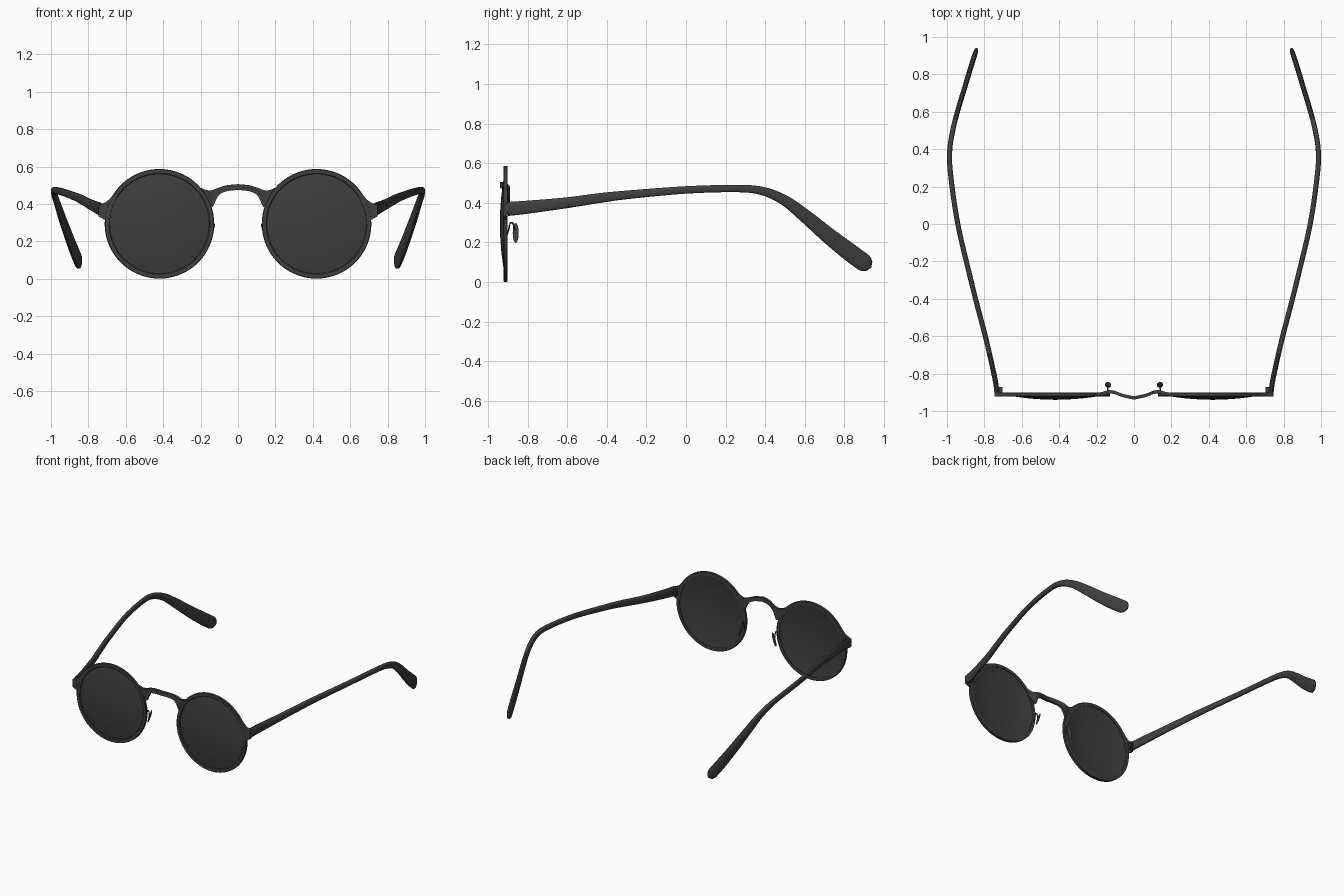
import bpy, bmesh, math
from mathutils import Vector

if "Cube" in bpy.data.objects:
    bpy.data.objects.remove(bpy.data.objects["Cube"])


def material(name, v):
    m = bpy.data.materials.new(name)
    m.diffuse_color = (v, v, v, 1)
    m.use_nodes = True
    m.node_tree.nodes["Principled BSDF"].inputs["Base Color"].default_value = m.diffuse_color
    return m


FRAME = material("dark grey frame", 0.05)
LENS = material("dark grey lens", 0.047)


def finish(name, bm, mat, mirror=True):
    bmesh.ops.remove_doubles(bm, verts=bm.verts, dist=1e-5)
    bmesh.ops.recalc_face_normals(bm, faces=bm.faces)
    me = bpy.data.meshes.new(name)
    bm.to_mesh(me)
    bm.free()
    ob = bpy.data.objects.new(name, me)
    bpy.context.collection.objects.link(ob)
    me.materials.append(mat)
    if mirror:
        ob.modifiers.new("mirror", 'MIRROR').use_mirror_merge = False
    bpy.ops.object.select_all(action='DESELECT')
    ob.select_set(True)
    bpy.context.view_layer.objects.active = ob
    bpy.ops.object.shade_smooth_by_angle(angle=math.radians(40))
    return ob


def loft(rings, closed=False):
    """Skin a list of point rings; cap the ends unless closed."""
    bm = bmesh.new()
    vs = [[bm.verts.new(p) for p in r] for r in rings]
    n = len(vs[0])
    for i in range(len(vs) - (0 if closed else 1)):
        a, b = vs[i], vs[(i + 1) % len(vs)]
        for j in range(n):
            k = (j + 1) % n
            bm.faces.new((a[j], a[k], b[k], b[j]))
    if not closed:
        bm.faces.new(vs[0])
        bm.faces.new(vs[-1])
    return bm


def lathe(profile, cx, cz, n=72):
    """Turn a closed (radius, y) profile about the lens axis."""
    return loft([[(cx + r * math.cos(a), y, cz + r * math.sin(a)) for r, y in profile]
                 for a in (2 * math.pi * i / n for i in range(n))], closed=True)


def spline(pts, steps):
    """Catmull-Rom through tuples of any length."""
    out = []
    for i in range(len(pts) - 1):
        p0, p1 = Vector(pts[max(i - 1, 0)]), Vector(pts[i])
        p2, p3 = Vector(pts[i + 1]), Vector(pts[min(i + 2, len(pts) - 1)])
        for s in range(steps):
            t = s / steps
            out.append(0.5 * (2 * p1 + (p2 - p0) * t + (2 * p0 - 5 * p1 + 4 * p2 - p3) * t * t
                              + (3 * p1 - p0 - 3 * p2 + p3) * t ** 3))
    out.append(Vector(pts[-1]))
    return out


def plate(sections, thick):
    """Upright strip from (x, y, low z, high z) sections."""
    h = thick / 2
    return loft([[(x, y - h, lo), (x, y + h, lo), (x, y + h, hi), (x, y - h, hi)]
                 for x, y, lo, hi in sections])


def sweep(path, half_w, n=14, power=0.7, tip=0.0):
    """Rounded section along (x, y, z, half height) points, with an optional round tip."""
    pos = [Vector(p[:3]) for p in path]
    rings = []
    for i, p in enumerate(pos):
        t = (pos[min(i + 1, len(pos) - 1)] - pos[max(i - 1, 0)]).normalized()
        ref = Vector((0, 0, 1)) if abs(t.z) < 0.95 else Vector((0, 1, 0))
        side = t.cross(ref).normalized()
        up = side.cross(t)
        f = 1.0
        d = (pos[-1] - p).length
        if tip and d < tip:
            f = max(0.08, math.sqrt(1 - (1 - d / tip) ** 2))
        ring = []
        for k in range(n):
            a = 2 * math.pi * k / n
            c, s = math.cos(a), math.sin(a)
            c, s = (math.copysign(abs(v) ** power, v) for v in (c, s))
            ring.append(p + side * c * half_w * (0.4 + 0.6 * f) + up * s * path[i][3] * f)
        rings.append(ring)
    return loft(rings)


CX, CZ = 0.42, 0.294

# Round rims
finish("rim", lathe([(0.266, -0.918), (0.270, -0.922), (0.290, -0.922), (0.293, -0.919),
                     (0.293, -0.904), (0.290, -0.901), (0.266, -0.901)], CX, CZ), FRAME)

# Domed lenses, hollow at the back
finish("lens", lathe([(0, -0.94), (0.07, -0.938), (0.14, -0.9328), (0.21, -0.924), (0.268, -0.912),
                      (0.268, -0.905), (0.21, -0.917), (0.14, -0.926), (0.07, -0.931), (0, -0.933)],
                     CX, CZ), LENS)

# Arched bridge that flares into both rims
half = spline([(0, -0.93, 0.475, 0.506), (0.06, -0.917, 0.468, 0.500), (0.10, -0.902, 0.450, 0.488),
               (0.12, -0.898, 0.416, 0.481), (0.135, -0.898, 0.385, 0.475), (0.15, -0.901, 0.395, 0.473),
               (0.17, -0.907, 0.415, 0.475), (0.20, -0.911, 0.445, 0.487)], 4)
both = [(-p[0], p[1], p[2], p[3]) for p in reversed(half[1:])] + [tuple(p) for p in half]
finish("bridge", plate(both, 0.018), FRAME, mirror=False)

# End pieces at the outer edge of the rims
finish("end_piece", plate([(0.64, -0.911, 0.445, 0.485), (0.67, -0.911, 0.388, 0.446),
                           (0.69, -0.911, 0.285, 0.423), (0.71, -0.911, 0.314, 0.408),
                           (0.745, -0.911, 0.333, 0.393)], 0.021), FRAME)

# Hinge barrels behind the end pieces
bm = bmesh.new()
for z in (0.348, 0.366, 0.384):
    r = bmesh.ops.create_cube(bm, size=1)["verts"]
    bmesh.ops.scale(bm, verts=r, vec=(0.022, 0.034, 0.013))
    bmesh.ops.translate(bm, verts=r, vec=(0.714, -0.888, z))
finish("hinge", bm, FRAME)

# Curved temples with flattened, widening ear tips
temple = spline([(0.733, -0.90, 0.369, 0.036), (0.745, -0.82, 0.376, 0.034), (0.790, -0.62, 0.398, 0.028),
                 (0.838, -0.436, 0.424, 0.025), (0.872, -0.30, 0.440, 0.022), (0.942, 0.0, 0.465, 0.019),
                 (0.981, 0.27, 0.472, 0.019), (0.985, 0.395, 0.457, 0.022), (0.969, 0.50, 0.411, 0.027),
                 (0.944, 0.60, 0.335, 0.034), (0.908, 0.72, 0.234, 0.041), (0.875, 0.83, 0.148, 0.046),
                 (0.842, 0.933, 0.073, 0.046)], 8)
finish("temple", sweep(temple, 0.0135, tip=0.05), FRAME)

# Nose pads, leaning outwards at the bottom
bm = bmesh.new()
pad = bmesh.ops.create_uvsphere(bm, u_segments=20, v_segments=12, radius=1)["verts"]
for v in pad:
    x, y, z = v.co
    v.co = (0.139 + 0.006 * x - 0.016 * z + 0.1 * 0.015 * y, -0.860 + 0.015 * y, 0.248 + 0.050 * z)
finish("nose_pad", bm, FRAME)

# Hooked wires carrying the pads
wire = spline([(0.140, -0.905, 0.235, 0.004), (0.140, -0.896, 0.262, 0.004), (0.140, -0.889, 0.294, 0.004),
               (0.140, -0.879, 0.300, 0.004), (0.140, -0.871, 0.288, 0.004), (0.139, -0.866, 0.255, 0.004)], 5)
finish("pad_wire", sweep(wire, 0.004, n=8, power=1), FRAME)
